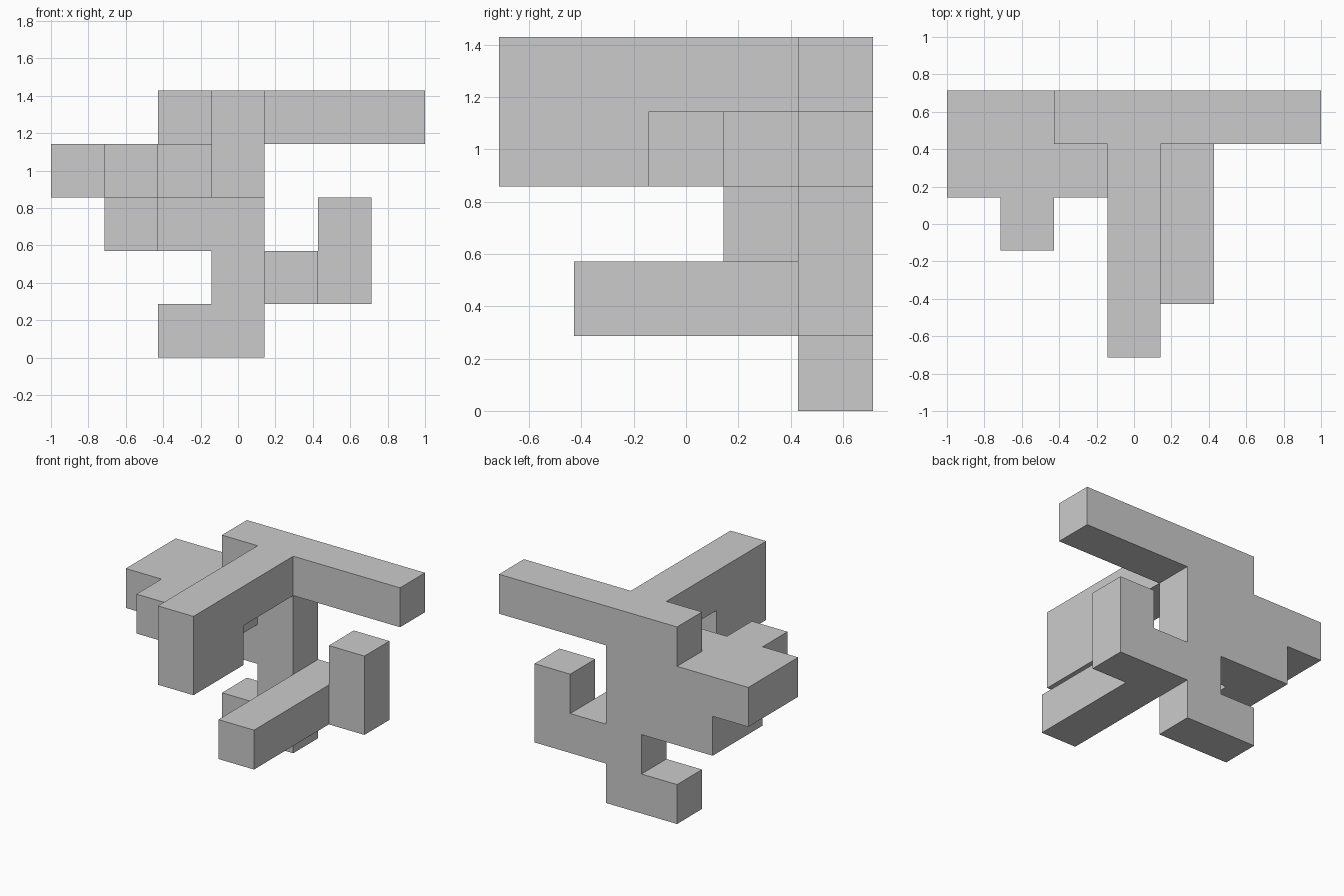
import bpy, bmesh
from math import radians
from mathutils import Vector
from itertools import product

if "Cube" in bpy.data.objects:
    bpy.data.objects.remove(bpy.data.objects["Cube"])

U = 2 / 7                                # edge of one block
ORIGIN = Vector((-3.5 * U, -2.5 * U, 0))

# Arms given as inclusive block ranges: (x0, x1), (y0, y1), (z0, z1)
ARMS = {
    "trunk":          ((3, 3), (4, 4), (0, 4)),
    "foot":           ((2, 2), (4, 4), (0, 0)),
    "top_crossbar":   ((2, 6), (4, 4), (4, 4)),
    "top_beam":       ((3, 3), (0, 3), (4, 4)),
    "hanging_end":    ((3, 3), (0, 1), (3, 3)),
    "left_slab":      ((0, 2), (3, 4), (3, 3)),
    "slab_tab":       ((1, 1), (2, 2), (3, 3)),
    "slab_support":   ((1, 2), (4, 4), (2, 2)),
    "support_block":  ((1, 1), (3, 3), (2, 2)),
    "low_beam":       ((4, 4), (1, 4), (1, 1)),
    "right_post":     ((5, 5), (4, 4), (1, 2)),
}

cells = set()
for ranges in ARMS.values():
    cells.update(product(*(range(a, b + 1) for a, b in ranges)))

# Outer skin: only block sides with no neighbour
bm = bmesh.new()
corners = {}


def vert(p):
    if p not in corners:
        corners[p] = bm.verts.new(ORIGIN + Vector(p) * U)
    return corners[p]


for cell in sorted(cells):
    for axis, side in product(range(3), (0, 1)):
        near = list(cell)
        near[axis] += 2 * side - 1
        if tuple(near) in cells:
            continue
        loop = []
        for s, t in ((0, 0), (1, 0), (1, 1), (0, 1)):
            p = list(cell)
            p[axis] += side
            p[(axis + 1) % 3] += s
            p[(axis + 2) % 3] += t
            loop.append(vert(tuple(p)))
        bm.faces.new(loop if side else loop[::-1])

# Merge coplanar squares into clean flat faces
bmesh.ops.dissolve_limit(bm, angle_limit=radians(1), verts=bm.verts[:], edges=bm.edges[:])

mesh = bpy.data.meshes.new("block_structure")
bm.to_mesh(mesh)
bm.free()
bpy.context.collection.objects.link(bpy.data.objects.new("block_structure", mesh))
